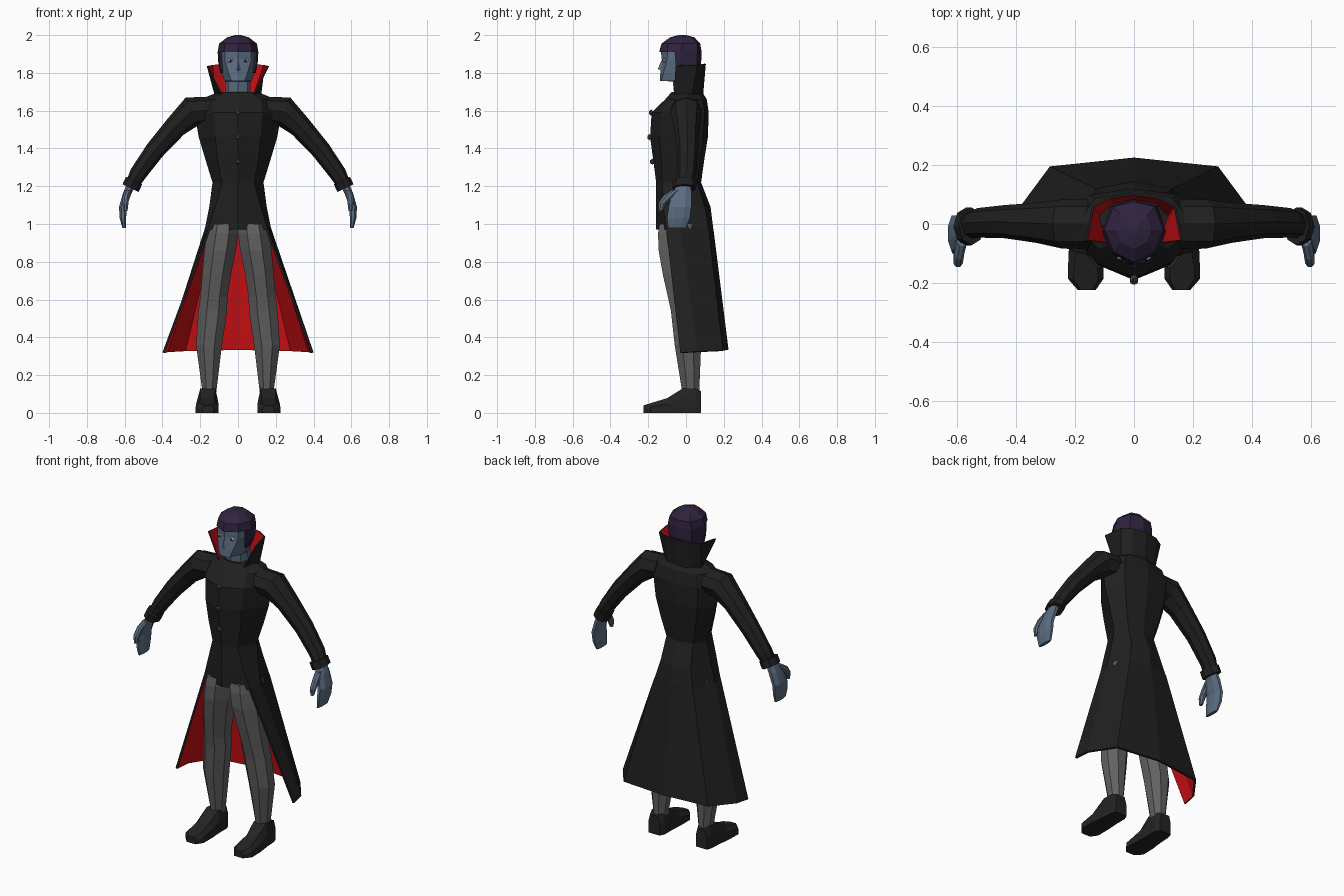
import bpy, bmesh, math
from mathutils import Vector

if "Cube" in bpy.data.objects:
    bpy.data.objects.remove(bpy.data.objects["Cube"])


def material(name, r, g, b):
    m = bpy.data.materials.new(name)
    m.diffuse_color = (r, g, b, 1)
    m.use_nodes = True
    m.node_tree.nodes["Principled BSDF"].inputs["Base Color"].default_value = m.diffuse_color
    return m


COAT = material("coat_black", 0.014, 0.014, 0.014)
LINING = material("lining_red", 0.60, 0.005, 0.007)
TROUSER = material("trouser_grey", 0.12, 0.12, 0.12)
SKIN = material("skin_blue_grey", 0.105, 0.155, 0.225)
HAIR = material("hair_purple", 0.030, 0.017, 0.050)
SHOE = material("shoe_charcoal", 0.018, 0.017, 0.017)
METAL = material("button_grey", 0.07, 0.07, 0.07)
WHITE = material("eye_white", 0.75, 0.75, 0.75)
PUPIL = material("pupil_dark", 0.02, 0.012, 0.01)


def finish(name, bm, mats):
    me = bpy.data.meshes.new(name)
    bm.to_mesh(me)
    bm.free()
    for m in mats:
        me.materials.append(m)
    ob = bpy.data.objects.new(name, me)
    bpy.context.collection.objects.link(ob)
    return ob


def loft(name, rings, mat):
    """Closed tube through rings of equal point count, capped at both ends."""
    bm = bmesh.new()
    rows = [[bm.verts.new(p) for p in r] for r in rings]
    n = len(rows[0])
    for a, b in zip(rows, rows[1:]):
        for i in range(n):
            j = (i + 1) % n
            bm.faces.new((a[i], a[j], b[j], b[i]))
    bm.faces.new(rows[0])
    bm.faces.new(rows[-1])
    bmesh.ops.recalc_face_normals(bm, faces=bm.faces)
    return finish(name, bm, [mat])


def sym(z, front, fs, s, bs, back):
    """Eight-point ring mirrored in x, from front centre round to back centre."""
    half = [fs, s, bs]
    pts = [(0, front)] + half + [(0, back)] + [(-x, y) for x, y in reversed(half)]
    return [Vector((x, y, z)) for x, y in pts]


def sheet(name, low, high, thick):
    """Open lined cloth: coat colour outside, lining inside."""
    def full(h):
        return h + [(-x, y, z) for x, y, z in reversed(h[:-1])]
    bm = bmesh.new()
    a, b = ([bm.verts.new(p) for p in full(h)] for h in (low, high))
    for i in range(len(a) - 1):
        bm.faces.new((a[i], a[i + 1], b[i + 1], b[i]))
    bmesh.ops.recalc_face_normals(bm, faces=bm.faces)
    out = 0
    for f in bm.faces:
        c = f.calc_center_median()
        out += f.normal.dot(Vector((c.x, c.y, 0)))
    if out < 0:
        bmesh.ops.reverse_faces(bm, faces=bm.faces)
    ob = finish(name, bm, [COAT, LINING])
    mod = ob.modifiers.new("cloth", 'SOLIDIFY')
    mod.thickness = thick
    mod.offset = -1
    mod.material_offset = 1
    return ob


def box_ring(z, x0, x1, y0, y1, side):
    """Horizontal octagon filling the given extents."""
    k = 1 / math.cos(math.pi / 8)
    return [Vector((side * ((x0 + x1) / 2 + (x1 - x0) / 2 * k * math.cos(t)),
                    (y0 + y1) / 2 + (y1 - y0) / 2 * k * math.sin(t), z))
            for t in [math.pi / 8 + i * math.pi / 4 for i in range(8)]]


def limb(name, path, mat, side):
    """Tube along a path of (x, y, z, radius, y_radius) in the xz plane."""
    rings = []
    for i, (x, y, z, r, ry) in enumerate(path):
        p, q = path[max(i - 1, 0)], path[min(i + 1, len(path) - 1)]
        d = Vector((q[0] - p[0], 0, q[2] - p[2])).normalized()
        n = Vector((-d.z, 0, d.x))
        ring = []
        for k in range(8):
            t = k * math.pi / 4
            v = Vector((x, y, z)) + n * r * math.cos(t) + Vector((0, ry * math.sin(t), 0))
            ring.append(Vector((side * v.x, v.y, v.z)))
        rings.append(ring)
    return loft(name, rings, mat)


def ball(name, loc, scale, mat, sub=1):
    bm = bmesh.new()
    bmesh.ops.create_icosphere(bm, subdivisions=sub, radius=1)
    for v in bm.verts:
        v.co = Vector([c * s + l for c, s, l in zip(v.co, scale, loc)])
    return finish(name, bm, [mat])


# Coat body
loft("coat_body", [
    sym(0.97, -.158, (.158, -.105), (.176, -.03), (.13, .12), .145),
    sym(1.09, -.158, (.12, -.12), (.152, -.02), (.10, .10), .13),
    sym(1.22, -.158, (.085, -.125), (.135, -.01), (.09, .06), .08),
    sym(1.35, -.175, (.11, -.13), (.175, 0), (.12, .078), .098),
    sym(1.46, -.190, (.12, -.14), (.208, 0), (.14, .092), .116),
    sym(1.59, -.182, (.13, -.13), (.23, 0), (.15, .10), .12),
    sym(1.66, -.11, (.12, -.085), (.20, 0), (.13, .085), .11),
    sym(1.70, -.075, (.06, -.06), (.10, 0), (.07, .06), .085)], COAT)

# Coat skirt and standing collar
sheet("coat_skirt",
      [(.40, -.03, .32), (.385, .06, .325), (.285, .195, .33), (0, .225, .335)],
      [(.158, -.105, .975), (.176, -.03, .975), (.13, .12, .975), (0, .145, .975)], .012)
sheet("collar",
      [(.085, -.065, 1.675), (.122, .03, 1.675), (.075, .075, 1.675), (0, .09, 1.675)],
      [(.165, -.055, 1.835), (.142, .06, 1.84), (.085, .092, 1.845), (0, .105, 1.848)], .008)

# Buttons
for i, (y, z) in enumerate([(-.185, 1.59), (-.193, 1.46), (-.178, 1.33)]):
    ball("button_%d" % i, (0, y, z), (.016, .014, .016), METAL)

# Head and neck
loft("head", [
    sym(1.66, -.06, (.05, -.045), (.068, 0), (.05, .05), .06),
    sym(1.755, -.07, (.05, -.05), (.065, 0), (.05, .05), .06),
    sym(1.757, -.138, (.035, -.13), (.072, -.04), (.05, .045), .06),
    sym(1.80, -.136, (.05, -.12), (.086, -.03), (.06, .05), .065),
    sym(1.87, -.128, (.07, -.10), (.098, -.02), (.07, .05), .07),
    sym(1.925, -.135, (.07, -.095), (.098, -.02), (.07, .05), .07),
    sym(1.95, -.10, (.05, -.07), (.07, -.02), (.05, .04), .05)], SKIN)

# Nose
bm = bmesh.new()
nose = [bm.verts.new(p) for p in [(0, -.126, 1.875), (-.018, -.126, 1.815),
                                  (.018, -.126, 1.815), (0, -.15, 1.818)]]
for f in [(0, 1, 3), (0, 3, 2), (1, 2, 3), (0, 2, 1)]:
    bm.faces.new([nose[i] for i in f])
bmesh.ops.recalc_face_normals(bm, faces=bm.faces)
finish("nose", bm, [SKIN])

# Hair: crown and nape
loft("hair_crown", [
    sym(1.91, -.142, (.075, -.10), (.108, -.025), (.08, .06), .083),
    sym(1.955, -.13, (.068, -.095), (.100, -.02), (.07, .06), .075),
    sym(1.988, -.085, (.045, -.06), (.058, -.02), (.045, .03), .045),
    sym(2.0, -.04, (.01, -.03), (.015, -.02), (.01, -.01), 0)], HAIR)
loft("hair_nape", [
    sym(1.80, -.05, (.084, -.05), (.094, -.03), (.068, .05), .07),
    sym(1.85, -.05, (.096, -.055), (.104, -.03), (.078, .058), .08),
    sym(1.912, -.055, (.097, -.06), (.108, -.025), (.08, .06), .083)], HAIR)

# Paired parts
for side, tag in ((1, "left"), (-1, "right")):
    limb("sleeve_" + tag, [
        (.12, .0, 1.605, .07, .085), (.245, .0, 1.595, .081, .083),
        (.33, .004, 1.515, .060, .068), (.44, .008, 1.39, .052, .056),
        (.53, .004, 1.265, .045, .050), (.562, -.005, 1.205, .036, .045)], COAT, side)
    limb("cuff_" + tag, [
        (.550, -.008, 1.230, .047, .064), (.569, -.008, 1.190, .047, .064)], COAT, side)

    # Hand and thumb
    loft("hand_" + tag, [
        box_ring(1.21, .54, .59, -.045, .025, side),
        box_ring(1.16, .565, .61, -.075, .030, side),
        box_ring(1.09, .59, .630, -.092, .028, side),
        box_ring(1.03, .592, .626, -.10, .020, side),
        box_ring(0.978, .592, .612, -.095, .000, side)], SKIN)
    loft("thumb_" + tag, [
        box_ring(1.18, .565, .600, -.075, -.03, side),
        box_ring(1.15, .575, .610, -.12, -.06, side),
        box_ring(1.11, .580, .612, -.146, -.105, side),
        box_ring(1.07, .585, .605, -.145, -.122, side)], SKIN)

    # Trouser leg
    loft("trouser_leg_" + tag, [
        box_ring(1.00, 0, .155, -.14, .09, side),
        box_ring(0.95, 0, .165, -.148, .09, side),
        box_ring(0.86, .012, .178, -.145, .09, side),
        box_ring(0.73, .038, .19, -.122, .07, side),
        box_ring(0.61, .056, .20, -.095, .06, side),
        box_ring(0.54, .058, .21, -.08, .065, side),
        box_ring(0.36, .085, .222, -.06, .08, side),
        box_ring(0.11, .115, .188, -.02, .07, side)], TROUSER)

    # Shoe, lofted from toe to heel
    loft("shoe_" + tag, [
        [Vector((side * x, y, z)) for x, z in (
            (a, 0), (b, 0), (b, h * .6), (b - w, h), (a + w, h), (a, h * .6))]
        for y, a, b, h, w in [
            (-.224, .13, .19, .04, .010), (-.185, .103, .224, .052, .018),
            (-.10, .103, .222, .078, .025), (-.02, .108, .212, .128, .012),
            (.05, .108, .208, .128, .012), (.08, .122, .198, .115, .012)]], SHOE)

    # Eye
    ball("eye_" + tag, (side * .042, -.113, 1.865), (.018, .010, .011), WHITE)
    ball("pupil_" + tag, (side * .040, -.120, 1.865), (.007, .006, .008), PUPIL)
